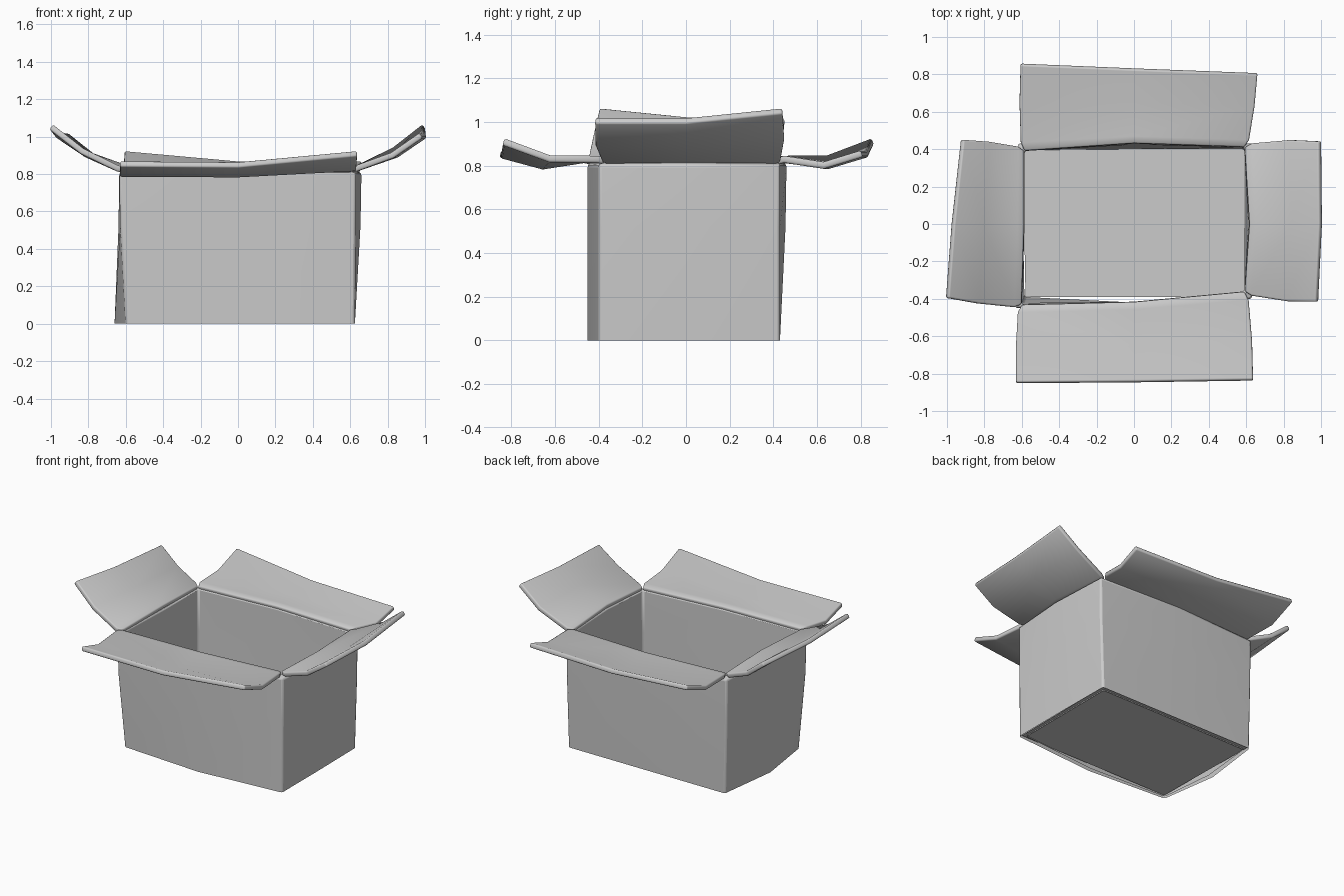
import bpy, bmesh
from mathutils import Vector

if "Cube" in bpy.data.objects:
    bpy.data.objects.remove(bpy.data.objects["Cube"])


def finish(bm, name, bevel, thickness=0):
    me = bpy.data.meshes.new(name)
    bm.to_mesh(me)
    bm.free()
    ob = bpy.data.objects.new(name, me)
    bpy.context.collection.objects.link(ob)
    if thickness:
        s = ob.modifiers.new("board", 'SOLIDIFY')
        s.thickness = thickness
        s.offset = -1
    if bevel:
        b = ob.modifiers.new("worn_edges", 'BEVEL')
        b.width = bevel
        b.segments = 2
        b.limit_method = 'ANGLE'
        b.angle_limit = 0.8
    bpy.ops.object.select_all(action='DESELECT')
    ob.select_set(True)
    bpy.context.view_layer.objects.active = ob
    bpy.ops.object.shade_smooth_by_angle(angle=0.7)
    return ob


# Wall outlines, counter-clockwise from the front left corner, with side midpoints
out_bot = [(-.60, -.41), (0, -.45), (.625, -.40), (.625, 0), (.62, .43), (0, .43), (-.605, .43), (-.66, 0)]
out_top = [(-.635, -.45), (0, -.45), (.63, -.40), (.66, 0), (.64, .43), (0, .46), (-.62, .43), (-.635, 0)]
in_top = [(-.60, -.43), (0, -.415), (.59, -.36), (.615, 0), (.59, .41), (0, .43), (-.585, .39), (-.585, 0)]
in_bot = [(-.585, -.39), (0, -.42), (.59, -.37), (.59, 0), (.59, .40), (0, .40), (-.585, .395), (-.625, 0)]


def ring(bot, top, w, z):
    return [Vector((*Vector(b).lerp(Vector(t), w), z)) for b, t in zip(bot, top)]


# Walls: outer skin up, over the rim, inner skin down
rings = [ring(out_bot, out_top, 0, 0), ring(out_bot, out_top, .85, .52),
         ring(out_bot, out_top, 1, .805), ring(in_bot, in_top, 1, .82),
         ring(in_bot, in_top, .8, .52), ring(in_bot, in_top, 0, 0)]
bm = bmesh.new()
rows = [[bm.verts.new(p) for p in r] for r in rings]
for a, b in zip(rows, rows[1:]):
    for i in range(8):
        j = (i + 1) % 8
        bm.faces.new((a[i], a[j], b[j], b[i]))
finish(bm, "box_walls", .014)

# Floor: straight sheet just inside the walls
bm = bmesh.new()
floor = [(-.58, -.39), (.61, -.39), (.615, .425), (-.595, .425)]
bm.faces.new([bm.verts.new((*p, .008)) for p in floor])
finish(bm, "box_floor", 0)


# Flaps: rounded fold at the inner rim, then sagging towards the tip
def flap(name, hinge_ids, tip, sag, flare, rise=0, at=.56):
    hinge = [Vector((*in_top[i], .836)) for i in hinge_ids]
    hinge[1].z += rise
    tip = [Vector(p) for p in tip]
    along = (hinge[2] - hinge[0]).normalized()
    fold = [h.lerp(t, .1) for h, t in zip(hinge, tip)]
    middle = [h.lerp(t, at) - Vector((0, 0, sag)) for h, t in zip(hinge, tip)]
    for p, h in zip(fold, hinge):
        p.z = h.z + .009
    for row, amount in ((fold, .018), (middle, flare)):
        row[0] -= along * amount
        row[2] += along * amount
    bm = bmesh.new()
    g = [[bm.verts.new(p) for p in row] for row in (hinge, fold, middle, tip)]
    for a, b in zip(g, g[1:]):
        for c in range(2):
            bm.faces.new((a[c], a[c + 1], b[c + 1], b[c]))
    bm.normal_update()
    for f in bm.faces:
        if f.normal.z < 0:
            f.normal_flip()
    finish(bm, name, .009, .032)


flap("front_flap", (0, 1, 2), [(-.63, -.845, .87), (0, -.84, .865), (.635, -.83, .925)], .038, .015)
flap("back_flap", (6, 5, 4), [(-.605, .85, .925), (0, .825, .87), (.66, .80, .87)], .038, .015)
flap("left_flap", (0, 7, 6), [(-.99, -.395, 1.065), (-.96, 0, 1.025), (-.91, .45, 1.02)], .032, .015, .012, .58)
flap("right_flap", (2, 3, 4), [(.97, -.415, 1.02), (.99, 0, 1.02), (.985, .44, 1.065)], .032, .02, .008, .6)
